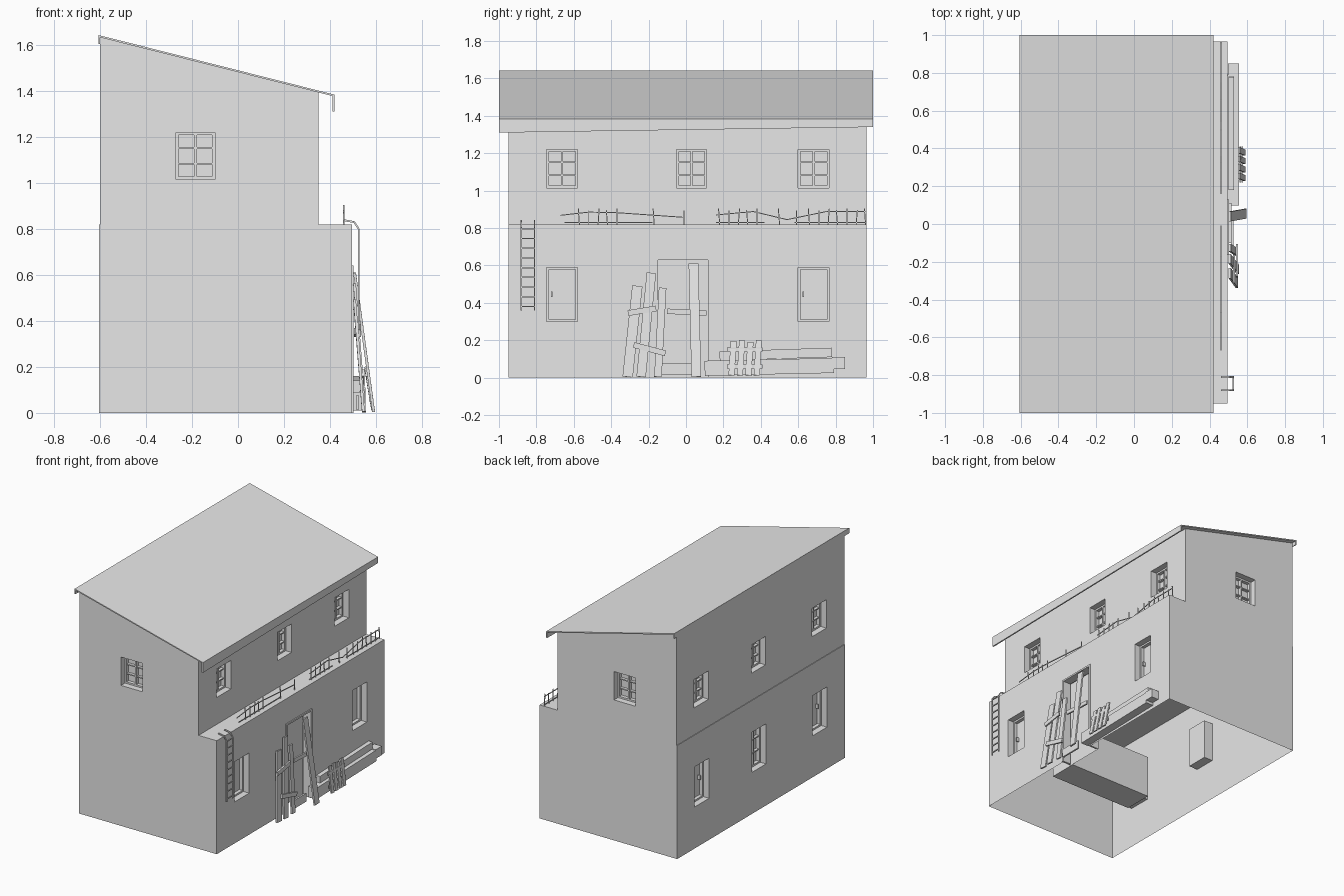
import bpy, bmesh
from mathutils import Vector

if "Cube" in bpy.data.objects:
    bpy.data.objects.remove(bpy.data.objects["Cube"], do_unlink=True)

grey = bpy.data.materials.new("plain grey")
grey.use_nodes = True
grey.diffuse_color = (0.8, 0.8, 0.8, 1)
grey.node_tree.nodes["Principled BSDF"].inputs["Base Color"].default_value = (0.8, 0.8, 0.8, 1)


def finish(bm, name):
    bmesh.ops.recalc_face_normals(bm, faces=bm.faces)
    mesh = bpy.data.meshes.new(name)
    bm.to_mesh(mesh)
    bm.free()
    mesh.materials.append(grey)
    ob = bpy.data.objects.new(name, mesh)
    bpy.context.collection.objects.link(ob)
    return ob


def add_box(bm, lo, hi):
    lo, hi = Vector(lo), Vector(hi)
    verts = bmesh.ops.create_cube(bm, size=1)["verts"]
    for v in verts:
        v.co = Vector([(lo[i] + hi[i]) / 2 + v.co[i] * (hi[i] - lo[i]) for i in range(3)])


def add_bar(bm, p, q, width, depth):
    """Straight plank from p to q, depth measured along x where possible."""
    p, q = Vector(p), Vector(q)
    along = (q - p).normalized()
    ref = Vector((1, 0, 0)) if abs(along.x) < 0.9 else Vector((0, 0, 1))
    side = along.cross(ref).normalized()
    out = side.cross(along)
    for v in bmesh.ops.create_cube(bm, size=1)["verts"]:
        c = v.co.copy()
        v.co = (p + q) / 2 + along * c.z * (q - p).length + side * c.x * width + out * c.y * depth


def add_path(bm, points, thick):
    for p, q in zip(points, points[1:]):
        add_bar(bm, p, q, thick, thick)


def prism(name, profile, y0, y1):
    bm = bmesh.new()
    face = bm.faces.new([bm.verts.new((x, y0, z)) for x, z in profile])
    moved = bmesh.ops.extrude_face_region(bm, geom=[face])["geom"]
    for v in moved:
        if isinstance(v, bmesh.types.BMVert):
            v.co.y = y1
    return finish(bm, name)


# Wall frames: map (along wall, depth inward, height) to a point
BACK, YF, YB = -0.605, -0.95, 0.965
WALLS = {
    "upper_right": lambda a, d, z: (0.35 - d, a, z),
    "lower_right": lambda a, d, z: (0.495 - d, a, z),
    "upper_left": lambda a, d, z: (BACK + 0.004 + d, a, z),
    "lower_left": lambda a, d, z: (BACK + d, a, z),
    "front": lambda a, d, z: (a, YF + d, z),
    "rear": lambda a, d, z: (a, YB - d, z),
}
DEPTH = 0.07


def wall_box(bm, wall, a, d, z):
    p, q = WALLS[wall](a[0], d[0], z[0]), WALLS[wall](a[1], d[1], z[1])
    add_box(bm, [min(u) for u in zip(p, q)], [max(u) for u in zip(p, q)])


def make_window(wall, a, z, kind, name):
    """Frame with glazing bars, or a plain leaf with a handle."""
    bm = bmesh.new()
    t, d = 0.012, (0.045, DEPTH)
    for s in (a[0], a[1] - t):
        wall_box(bm, wall, (s, s + t), d, z)
    for s in (z[0], z[1] - t):
        wall_box(bm, wall, a, d, (s, s + t))
    mid = (a[0] + a[1]) / 2
    if kind == "grid":
        wall_box(bm, wall, (mid - t / 2, mid + t / 2), d, z)
        for k in (1, 2):
            h = z[0] + (z[1] - z[0]) * k / 3
            wall_box(bm, wall, a, (0.05, DEPTH), (h - t / 3, h + t / 3))
    else:
        h = (z[0] + z[1]) / 2
        wall_box(bm, wall, (a[0] + 0.022, a[0] + 0.03), (0.05, DEPTH), (h - 0.015, h + 0.015))
    finish(bm, name)


# Openings: wall, span along the wall, height span, kind
HIGH, LOW = (1.015, 1.22), (0.30, 0.59)
SPANS = [(-0.745, -0.58), (-0.05, 0.11), (0.60, 0.765)]
upper = [(w, s, HIGH, "grid") for w in ("upper_right", "upper_left") for s in SPANS]
upper += [(w, (-0.27, -0.10), HIGH, "grid") for w in ("front", "rear")]
lower = [("lower_right", s, LOW, "leaf") for s in (SPANS[0], SPANS[2])]
lower += [("lower_left", s, LOW, "grid" if i == 1 else "leaf") for i, s in enumerate(SPANS)]
DOOR = ("lower_right", (-0.165, 0.13), (-0.05, 0.64), "door")


def cut_storey(ob, openings, base):
    bm = bmesh.new()
    for wall, a, z, kind in openings:
        wall_box(bm, wall, a, (-0.05, DEPTH), z)
    cutter = finish(bm, "opening_cutter")
    cutter.hide_render = True
    mod = ob.modifiers.new("openings", "BOOLEAN")
    mod.operation, mod.solver, mod.object = "DIFFERENCE", "EXACT", cutter
    bpy.context.view_layer.update()
    done = bpy.data.meshes.new_from_object(ob.evaluated_get(bpy.context.evaluated_depsgraph_get()))
    ob.modifiers.clear()
    ob.data = done
    bpy.data.objects.remove(cutter, do_unlink=True)
    # leave the storey open underneath
    bm = bmesh.new()
    bm.from_mesh(done)
    under = [f for f in bm.faces if all(abs(v.co.z - base) < 1e-4 for v in f.verts)]
    bmesh.ops.delete(bm, geom=under, context="FACES")
    bm.to_mesh(done)
    bm.free()
    for i, (wall, a, z, kind) in enumerate(openings):
        if kind != "door":
            make_window(wall, a, z, kind, f"{wall}_window_{i + 1}")


# Two storeys
ground = prism("ground_storey", [(BACK, 0), (0.495, 0), (0.495, 0.82), (BACK, 0.82)], YF, YB)
cut_storey(ground, lower + [DOOR], 0)
top = prism("upper_storey", [(BACK + 0.004, 0.82), (0.35, 0.82), (0.35, 1.395), (BACK + 0.004, 1.637)], YF, YB)
cut_storey(top, upper, 0.82)

# Lean-to roof with back lip and sagging front fascia
prism("roof", [(-0.606, 1.643), (0.42, 1.384), (0.42, 1.376), (-0.6, 1.633),
               (-0.6, 1.605), (-0.606, 1.605)], -1, 1)
bm = bmesh.new()
add_box(bm, (0.41, -1, 1.33), (0.42, 1, 1.378))
for v in bm.verts:
    if v.co.z < 1.35:
        v.co.z = 1.325 + 0.015 * v.co.y
finish(bm, "front_fascia")

# Door frame and low inner box
bm = bmesh.new()
add_box(bm, (0.44, -0.165, 0), (0.503, -0.15, 0.64))
add_box(bm, (0.44, 0.118, 0), (0.503, 0.13, 0.64))
add_box(bm, (0.44, -0.165, 0.628), (0.503, 0.13, 0.64))
finish(bm, "door_frame")
bm = bmesh.new()
add_box(bm, (-0.25, -0.36, 0.002), (0.42, -0.15, 0.31))
finish(bm, "inner_box")

# Broken balcony railing
bm = bmesh.new()
RX = 0.46
rails = [
    [(-0.67, 0.868), (-0.52, 0.885), (-0.37, 0.882), (-0.01, 0.857)],
    [(-0.65, 0.83), (-0.18, 0.83)],
    [(0.16, 0.87), (0.36, 0.888), (0.54, 0.845), (0.75, 0.888), (0.96, 0.888)],
    [(0.16, 0.83), (0.42, 0.83)], [(0.58, 0.83), (0.96, 0.83)],
]
for rail in rails:
    add_path(bm, [(RX, y, z) for y, z in rail], 0.005)
for start, count, step in ((-0.57, 5, 0.05), (-0.17, 2, 0.16), (0.18, 5, 0.05), (0.5, 2, 0.09), (0.66, 7, 0.05)):
    for k in range(count):
        y = start + k * step
        add_bar(bm, (RX, y, 0.82), (RX, y + 0.006 * (k % 3 - 1), 0.905 - 0.01 * (k % 2)), 0.005, 0.005)
finish(bm, "balcony_railing")

# Hooked ladder
bm = bmesh.new()
for y in (-0.88, -0.81):
    add_path(bm, [(x, y, z) for x, z in ((0.46, 0.838), (0.505, 0.83), (0.525, 0.80), (0.525, 0.36))], 0.008)
for k in range(9):
    z = 0.38 + k * 0.052
    add_bar(bm, (0.525, -0.88, z), (0.525, -0.81, z), 0.007, 0.007)
finish(bm, "ladder")

# Planks leaning on the wall: foot y, head y, head z, foot x, width
for i, (y0, y1, z1, x0, w) in enumerate([
        (-0.312, -0.26, 0.49, 0.545, 0.055), (-0.24, -0.185, 0.56, 0.55, 0.05),
        (-0.15, -0.125, 0.48, 0.545, 0.04), (0.055, 0.04, 0.61, 0.59, 0.052)]):
    bm = bmesh.new()
    add_bar(bm, (x0, y0, 0.004), (0.507, y1, z1), w, 0.012)
    finish(bm, f"leaning_plank_{i + 1}")

# Cross pieces nailed over the planks and doorway
bm = bmesh.new()
for p, q, w in (((0.53, -0.31, 0.345), (0.53, -0.16, 0.37), 0.03),
                ((0.545, -0.28, 0.175), (0.545, -0.11, 0.13), 0.03),
                ((0.51, -0.1, 0.355), (0.51, 0.11, 0.345), 0.028),
                ((0.52, -0.13, 0.045), (0.52, 0.03, 0.045), 0.06)):
    add_bar(bm, p, q, w, 0.012)
finish(bm, "cross_pieces")

# Short pickets and stacked beams
bm = bmesh.new()
for k, h in enumerate((0.195, 0.20, 0.19, 0.20)):
    y = 0.243 + k * 0.045
    add_bar(bm, (0.585, y, 0.012), (0.555, y + 0.012, h), 0.032, 0.01)
add_bar(bm, (0.574, 0.22, 0.06), (0.574, 0.41, 0.06), 0.02, 0.008)
add_bar(bm, (0.563, 0.22, 0.15), (0.563, 0.41, 0.15), 0.02, 0.008)
finish(bm, "short_pickets")
bm = bmesh.new()
add_bar(bm, (0.525, 0.1, 0.05), (0.525, 0.79, 0.065), 0.08, 0.06)
add_bar(bm, (0.515, 0.18, 0.115), (0.515, 0.78, 0.135), 0.05, 0.03)
add_box(bm, (0.497, 0.78, 0.045), (0.555, 0.85, 0.11))
finish(bm, "stacked_beams")
